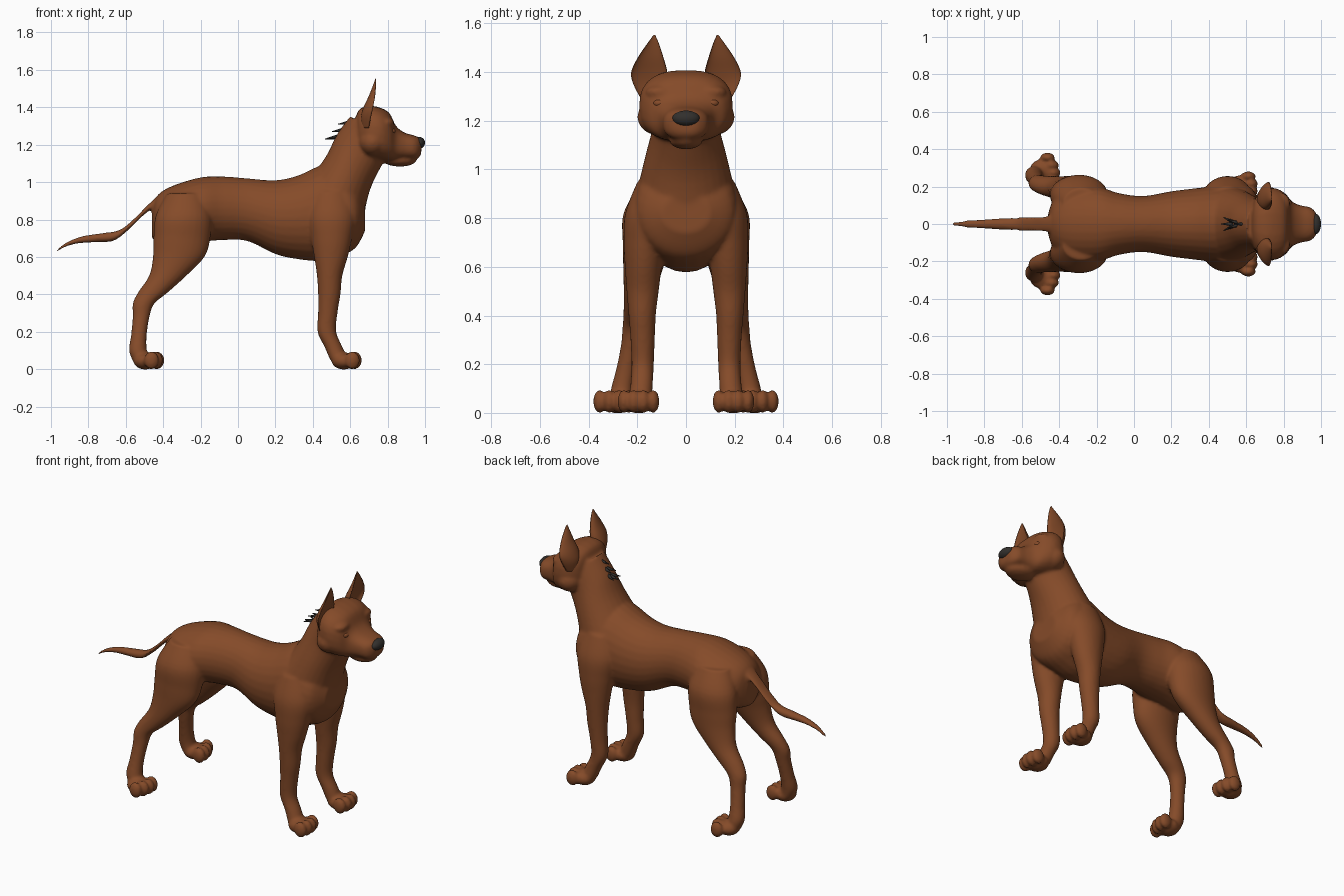
import bpy, bmesh, math
from mathutils import Vector, Matrix

if "Cube" in bpy.data.objects:
    bpy.data.objects.remove(bpy.data.objects["Cube"])


def material(name, rgb):
    m = bpy.data.materials.new(name)
    m.use_nodes = True
    m.diffuse_color = (*rgb, 1)
    bsdf = m.node_tree.nodes["Principled BSDF"]
    bsdf.inputs["Base Color"].default_value = (*rgb, 1)
    bsdf.inputs["Roughness"].default_value = 0.8
    return m


BROWN = material("chestnut brown coat", (0.235, 0.07, 0.022))
DARK = material("charcoal", (0.032, 0.029, 0.026))


def spline(rows, steps=5):
    """Smooth a list of sections by Catmull-Rom interpolation."""
    rows = [Vector(r) for r in rows]
    out = []
    for i in range(len(rows) - 1):
        a, b, c, d = (rows[max(i - 1, 0)], rows[i], rows[i + 1],
                      rows[min(i + 2, len(rows) - 1)])
        for k in range(steps):
            t = k / steps
            out.append(b + (c - a) * (t / 2)
                       + (a * 2 - b * 5 + c * 4 - d) * (t * t / 2)
                       + (b * 3 - a - c * 3 + d) * (t ** 3 / 2))
    return out + [rows[-1]]


def loft(bm, rows, up, square=1.0, cup=None, sides=28):
    """Rows are x, y, z, radius along up, radius along y."""
    up = Vector(up).normalized()
    rings = []
    for x, y, z, a, b in spline(rows):
        ring = []
        for k in range(sides):
            t = math.tau * k / sides
            c, s = math.cos(t), math.sin(t)
            c = math.copysign(abs(c) ** square, c)
            s = math.copysign(abs(s) ** square, s)
            if cup is not None and c > 0:
                c *= cup
            ring.append(bm.verts.new(Vector((x, y, z)) + up * a * c + Vector((0, b * s, 0))))
        rings.append(ring)
    faces = [bm.faces.new(rings[0]), bm.faces.new(rings[-1])]
    for p, q in zip(rings, rings[1:]):
        for k in range(sides):
            n = (k + 1) % sides
            faces.append(bm.faces.new((p[k], p[n], q[n], q[k])))
    bmesh.ops.recalc_face_normals(bm, faces=faces)


def spans(rows):
    """Turn x, top, bottom, half width into loft rows."""
    return [(x, 0, (t + b) / 2, (t - b) / 2, w) for x, t, b, w in rows]


def ball(bm, centre, radii):
    mat = Matrix.Translation(centre) @ Matrix.Diagonal((*radii, 1))
    bmesh.ops.create_uvsphere(bm, u_segments=24, v_segments=16, radius=1, matrix=mat)


def finish(bm, name, mat):
    me = bpy.data.meshes.new(name)
    bm.to_mesh(me)
    bm.free()
    me.materials.append(mat)
    for p in me.polygons:
        p.use_smooth = True
    ob = bpy.data.objects.new(name, me)
    bpy.context.collection.objects.link(ob)
    return ob


X, Z = (1, 0, 0), (0, 0, 1)
body = bmesh.new()

# Torso
loft(body, spans([
    (-.46, .86, .70, .05), (-.43, .93, .68, .13), (-.35, .98, .66, .19),
    (-.2, 1.025, .68, .2), (-.08, 1.03, .69, .165), (.05, 1.02, .685, .15),
    (.2, 1.01, .615, .175), (.32, 1.035, .588, .19), (.45, 1.09, .578, .205),
    (.55, 1.07, .605, .215), (.63, 1.0, .65, .19), (.68, .9, .74, .1)]), Z)

# Neck
loft(body, [(.51, 0, .87, .19, .21), (.585, 0, 1.04, .15, .17),
            (.645, 0, 1.165, .147, .138), (.71, 0, 1.265, .14, .13)], (-.78, 0, .62))

# Skull and muzzle
loft(body, spans([
    (.63, 1.35, 1.19, .08), (.65, 1.39, 1.145, .14), (.70, 1.408, 1.12, .185),
    (.76, 1.398, 1.115, .19), (.81, 1.368, 1.112, .162), (.845, 1.3, 1.115, .12),
    (.89, 1.265, 1.122, .1), (.94, 1.25, 1.122, .09), (.965, 1.24, 1.13, .07),
    (.98, 1.225, 1.15, .045)]), Z, square=.78)

# Lower jaw
ball(body, (.865, 0, 1.118), (.09, .068, .035))

# Tail
loft(body, [(x, 0, z, r, r) for x, z, r in (
    (-.36, .92, .05), (-.43, .9, .046), (-.5, .845, .04), (-.57, .775, .038),
    (-.65, .715, .034), (-.75, .702, .028), (-.85, .69, .022),
    (-.94, .655, .016), (-1.0, .595, .009))], (.5, 0, .87))

for s in (1, -1):
    # Front leg with shoulder
    loft(body, [(x, s * y, z, a, b) for x, y, z, a, b in (
        (.50, .12, .95, .10, .08), (.50, .15, .82, .13, .10),
        (.50, .168, .7, .11, .088), (.497, .175, .6, .09, .076),
        (.49, .178, .5, .068, .066), (.488, .18, .4, .06, .056),
        (.48, .178, .3, .052, .05), (.475, .178, .2, .05, .046),
        (.51, .182, .12, .048, .046), (.54, .19, .05, .048, .05))], X)
    # Hind leg with thigh
    loft(body, [(x, s * y, z, a, b) for x, y, z, a, b in (
        (-.28, .11, .94, .10, .08), (-.29, .145, .82, .15, .112),
        (-.30, .16, .7, .152, .1), (-.317, .175, .6, .138, .083),
        (-.375, .19, .5, .1, .066), (-.455, .203, .41, .08, .054),
        (-.505, .215, .35, .058, .046), (-.518, .225, .28, .045, .042),
        (-.53, .245, .18, .042, .042), (-.535, .262, .1, .048, .046),
        (-.515, .268, .04, .046, .046))], X)
    # Paws: a pad and four toes, the hind ones turned outwards
    for px, py, turn in ((.565, .195, 0), (-.495, .28, .3)):
        ball(body, (px, s * py, .044), (.065, .066, .046))
        for k in (-1.5, -.5, .5, 1.5):
            reach = .058 - .012 * (abs(k) - .5)
            ball(body, (px + reach - turn * k * .03, s * (py + k * .04 + turn * .05), .047),
                 (.04, .026, .048))
    # Brow and cheek
    ball(body, (.795, s * .105, 1.318), (.04, .06, .028))
    ball(body, (.72, s * .11, 1.215), (.075, .09, .075))

# Blend everything into one skin
skin = finish(body, "body", BROWN)
remesh = skin.modifiers.new("blend", "REMESH")
remesh.mode = "VOXEL"
remesh.voxel_size = .009
remesh.use_smooth_shade = True
soften = skin.modifiers.new("soften", "SMOOTH")
soften.factor = .5
soften.iterations = 6

for s, side in ((1, "left"), (-1, "right")):
    # Cupped pointed ear
    bm = bmesh.new()
    loft(bm, [(x, s * y, z, a, b) for x, y, z, a, b in (
        (.70, .14, 1.29, .04, .045), (.712, .15, 1.35, .058, .066),
        (.722, .152, 1.4, .054, .073), (.733, .146, 1.46, .036, .052),
        (.738, .135, 1.52, .016, .022), (.737, .13, 1.553, .003, .003))],
        (1, s * .35, 0), cup=-.5)
    finish(bm, side + "_ear", BROWN)
    # Eye
    bm = bmesh.new()
    ball(bm, (.82, s * .108, 1.272), (.022, .027, .018))
    finish(bm, side + "_eye", BROWN)

# Nose
bm = bmesh.new()
ball(bm, (.968, 0, 1.21), (.032, .056, .032))
finish(bm, "nose", DARK)

# Tuft of hair on the nape
bm = bmesh.new()
for x, y, z in ((.5, 0, 1.235), (.51, .02, 1.24), (.51, -.02, 1.24),
                (.535, .012, 1.275), (.535, -.012, 1.275), (.57, 0, 1.315)):
    aim = Vector((-1, y * 25, -.15)).to_track_quat("Z", "Y").to_matrix().to_4x4()
    bmesh.ops.create_cone(bm, cap_ends=True, segments=8, radius1=.013, radius2=.002,
                          depth=.07, matrix=Matrix.Translation((x, y, z)) @ aim)
finish(bm, "nape_tuft", DARK)
